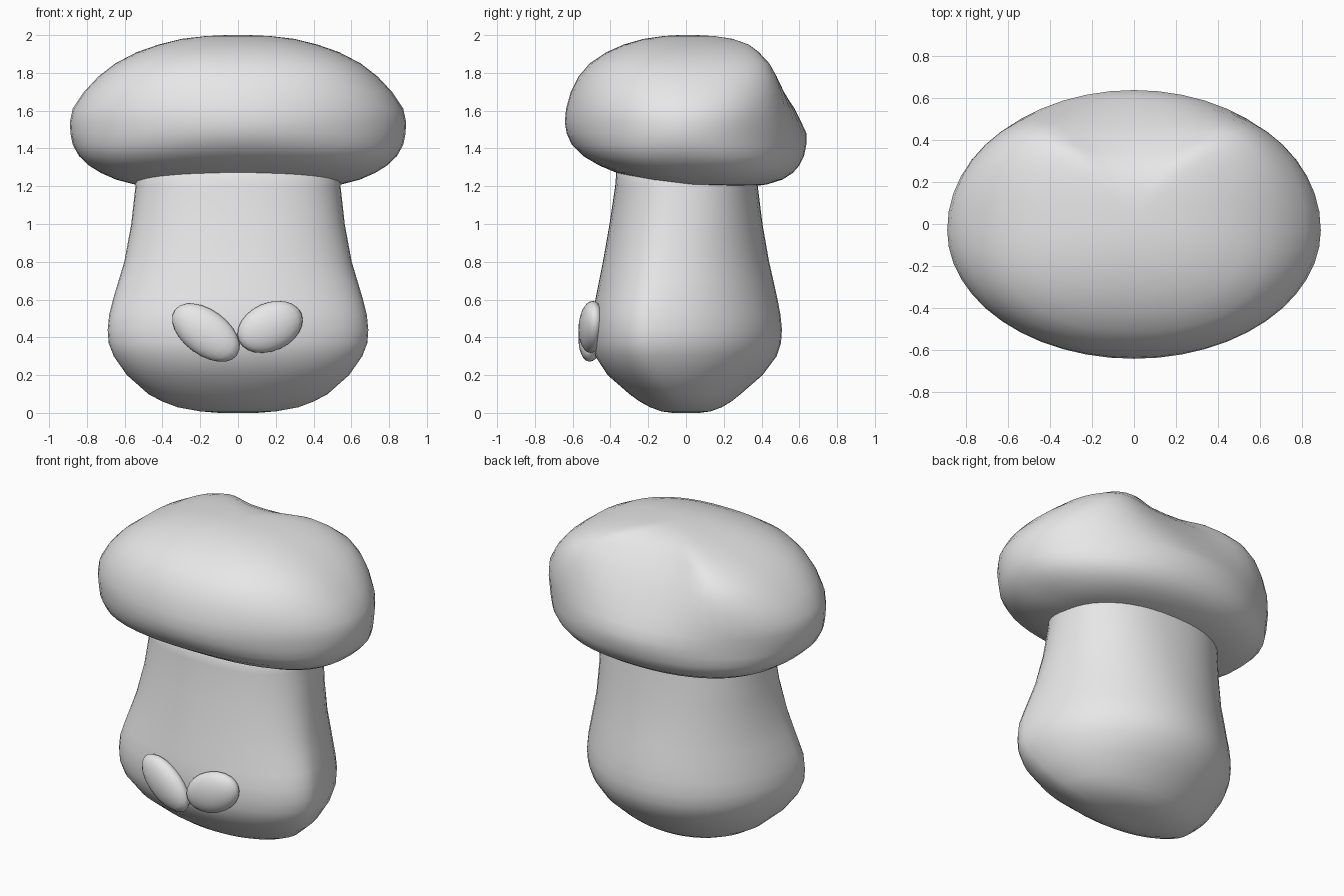
import bpy, bmesh, math

cube = bpy.data.objects.get("Cube")
if cube:
    bpy.data.objects.remove(cube, do_unlink=True)

# One plain grey material for every part
grey = bpy.data.materials.new("light grey")
grey.use_nodes = True
grey.diffuse_color = (0.8, 0.8, 0.8, 1)
grey.node_tree.nodes["Principled BSDF"].inputs["Base Color"].default_value = (0.8, 0.8, 0.8, 1)


def finish(name, bm):
    """Turn a bmesh into a smooth-shaded object."""
    bmesh.ops.recalc_face_normals(bm, faces=bm.faces)
    for f in bm.faces:
        f.smooth = True
    mesh = bpy.data.meshes.new(name)
    bm.to_mesh(mesh)
    bm.free()
    mesh.materials.append(grey)
    obj = bpy.data.objects.new(name, mesh)
    bpy.context.collection.objects.link(obj)
    return obj


def power(v, e):
    return math.copysign(abs(v) ** e, v)


def loft(name, profile, sides=48):
    """Stack rings of (height, half width, front y, y of widest point, back y,
    front squareness, back squareness, depth of the dent in the middle of the back)."""
    bm = bmesh.new()
    rings = []
    for z, rx, front, mid, back, square_front, square_back, dent in profile:
        ring = []
        for i in range(sides):
            a = math.tau * i / sides
            c, s = math.cos(a), math.sin(a)
            ry, e = (back - mid, 2 / square_back) if s > 0 else (mid - front, 2 / square_front)
            y = mid + ry * power(s, e) - dent * max(s, 0) ** 8
            ring.append(bm.verts.new((rx * power(c, e), y, z)))
        rings.append(ring)
    for lo, hi in zip(rings, rings[1:]):
        for i in range(sides):
            j = (i + 1) % sides
            bm.faces.new((lo[i], lo[j], hi[j], hi[i]))
    # Close both ends with a fan around a centre point
    for ring in (rings[0], rings[-1]):
        cap = bm.faces.new(ring)
        bmesh.ops.poke(bm, faces=[cap])
    return finish(name, bm)


# Stem: broad flat front, tapering back, narrowing upwards into the cap
loft("stem", [
    (0.000, 0.10, -0.07, 0.00, 0.07, 2, 2, 0), (0.008, 0.20, -0.13, -0.01, 0.13, 2, 2, 0),
    (0.03, 0.32, -0.19, -0.03, 0.19, 2, 2, 0), (0.06, 0.40, -0.245, -0.05, 0.24, 2, 2, 0),
    (0.10, 0.475, -0.30, -0.08, 0.29, 2, 2, 0), (0.20, 0.588, -0.415, -0.14, 0.405, 2, 2, 0),
    (0.30, 0.658, -0.48, -0.18, 0.48, 2, 2, 0), (0.37, 0.685, -0.495, -0.19, 0.503, 2, 2, 0),
    (0.44, 0.69, -0.50, -0.19, 0.508, 2, 2, 0), (0.52, 0.682, -0.495, -0.19, 0.50, 2, 2, 0),
    (0.60, 0.662, -0.48, -0.17, 0.485, 2, 2, 0), (0.70, 0.632, -0.46, -0.145, 0.463, 2.05, 2.05, 0),
    (0.80, 0.602, -0.44, -0.12, 0.44, 2.1, 2.1, 0), (1.00, 0.565, -0.405, -0.07, 0.405, 2.2, 2.2, 0),
    (1.20, 0.543, -0.375, -0.035, 0.38, 2.3, 2.3, 0), (1.40, 0.53, -0.36, -0.02, 0.36, 2.3, 2.3, 0),
])

# Cap: broad cushion, raised at the front rim and dented at the upper back
loft("cap", [
    (1.20, 0.40, -0.02, 0.15, 0.36, 2.4, 2.2, 0), (1.21, 0.55, -0.11, 0.12, 0.43, 2.8, 2.2, 0),
    (1.235, 0.645, -0.24, 0.09, 0.51, 3.0, 2.2, 0), (1.27, 0.725, -0.365, 0.06, 0.565, 2.9, 2.2, 0),
    (1.31, 0.79, -0.46, 0.03, 0.60, 2.6, 2.15, 0), (1.36, 0.842, -0.545, 0.00, 0.625, 2.35, 2.1, 0),
    (1.42, 0.875, -0.605, -0.02, 0.637, 2.12, 2.0, 0), (1.48, 0.887, -0.632, -0.03, 0.638, 2.0, 2.0, 0),
    (1.54, 0.89, -0.642, -0.03, 0.63, 2.0, 2.05, 0.02), (1.61, 0.875, -0.635, -0.03, 0.62, 2.05, 2.15, 0.045),
    (1.70, 0.815, -0.61, -0.03, 0.605, 2.15, 2.35, 0.09), (1.78, 0.74, -0.57, -0.03, 0.58, 2.25, 2.6, 0.12),
    (1.85, 0.65, -0.51, -0.025, 0.54, 2.35, 2.85, 0.14), (1.91, 0.535, -0.42, -0.015, 0.475, 2.4, 2.95, 0.14),
    (1.95, 0.42, -0.33, 0.00, 0.41, 2.4, 2.95, 0.125), (1.98, 0.30, -0.225, 0.01, 0.305, 2.4, 2.8, 0.09),
    (1.995, 0.17, -0.12, 0.015, 0.18, 2.2, 2.4, 0.04), (2.00, 0.06, -0.04, 0.01, 0.06, 2, 2, 0),
])


# Hands: flattened ovals meeting at the front of the stem
def hand(name, centre, radii, tilt, yaw):
    bm = bmesh.new()
    bmesh.ops.create_uvsphere(bm, u_segments=20, v_segments=12, radius=1)
    bmesh.ops.scale(bm, vec=radii, verts=bm.verts)
    obj = finish(name, bm)
    obj.location = centre
    obj.rotation_euler = (0, math.radians(tilt), math.radians(yaw))


hand("left_hand", (0.170, -0.50, 0.455), (0.182, 0.067, 0.127), -24, 7)
hand("right_hand", (-0.170, -0.50, 0.425), (0.205, 0.068, 0.12), 36, -7)
